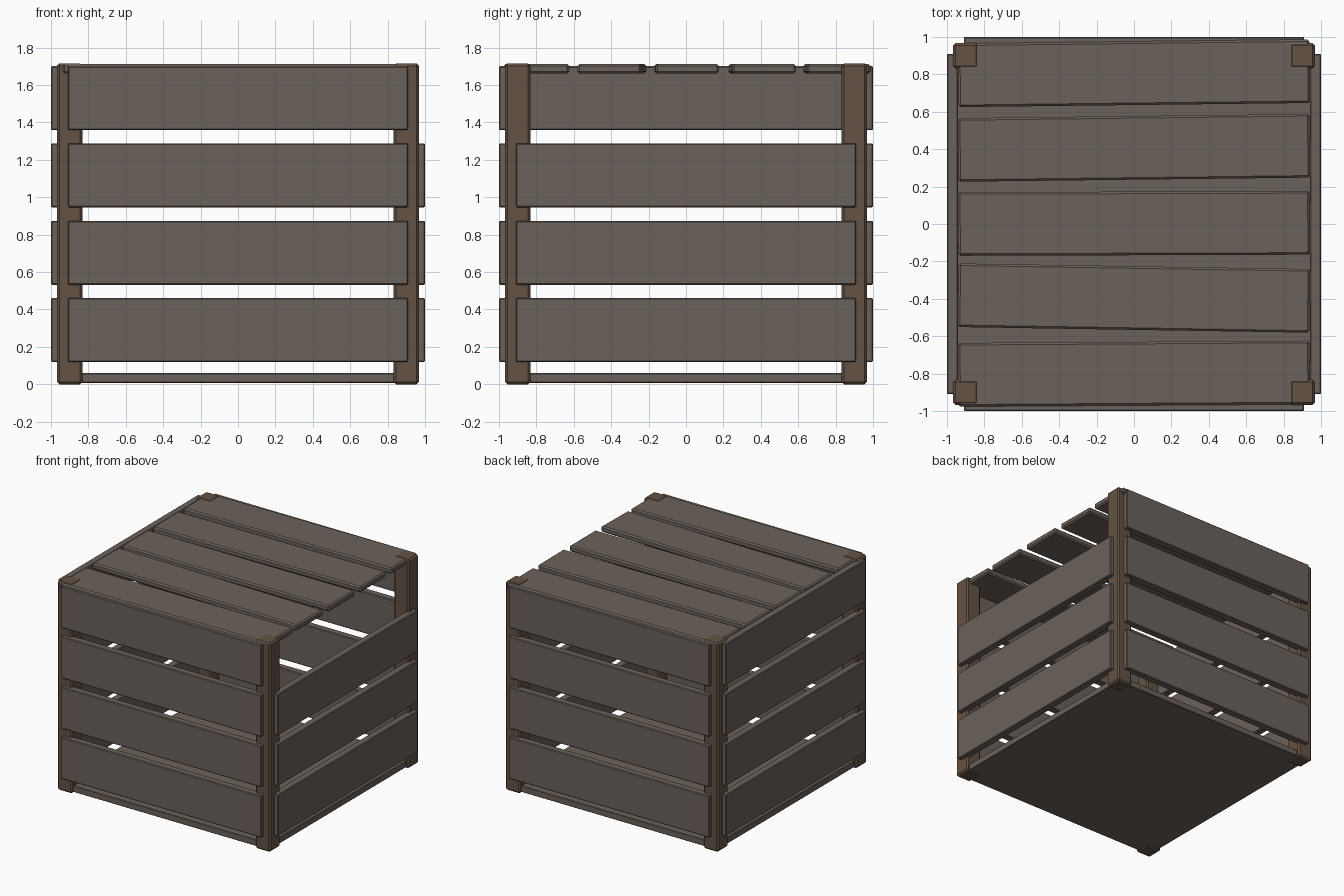
import bpy, math

if "Cube" in bpy.data.objects:
    bpy.data.objects.remove(bpy.data.objects["Cube"])


def material(name, rgb):
    m = bpy.data.materials.new(name)
    m.diffuse_color = (*rgb, 1)
    m.use_nodes = True
    m.node_tree.nodes["Principled BSDF"].inputs["Base Color"].default_value = m.diffuse_color
    return m


slat_wood = material("slat_wood", (0.145, 0.122, 0.104))
post_wood = material("post_wood", (0.125, 0.085, 0.058))


def board(name, loc, size, mat, bevel, rot=0.0):
    bpy.ops.mesh.primitive_cube_add(size=1, location=loc, rotation=(0, 0, rot))
    ob = bpy.context.object
    ob.name = name
    ob.scale = size
    bpy.ops.object.transform_apply(location=False, rotation=False, scale=True)
    ob.data.materials.append(mat)
    b = ob.modifiers.new("bevel", 'BEVEL')
    b.width = bevel
    b.segments = 1
    return ob


# Corner posts
H = 1.715
for sx, nx in ((-1, "left"), (1, "right")):
    for sy, ny in ((-1, "front"), (1, "back")):
        board(f"{ny}_{nx}_post", (sx * 0.9, sy * 0.9, H / 2),
              (0.135, 0.135, H), post_wood, 0.013)

# Side slats, four rows; the right side lacks the top one
for row, z in enumerate((0.29, 0.703, 1.117, 1.53)):
    for side, sign in (("front", -1), ("back", 1)):
        board(f"{side}_slat_{row + 1}", (0, sign * 0.97, z),
              (1.82, 0.06, 0.342), slat_wood, 0.006)
    for side, sign in (("left", -1), ("right", 1)):
        if side == "right" and row == 3:
            continue
        board(f"{side}_slat_{row + 1}", (sign * 0.97, 0, z),
              (0.06, 1.82, 0.342), slat_wood, 0.006)

# Lid boards, each slightly askew: (centre y, y rise from left to right)
for i, (y, rise) in enumerate(((0.806, 0.022), (0.407, 0.022), (0.003, 0.006),
                               (-0.396, -0.030), (-0.800, 0.012))):
    board(f"lid_board_{i + 1}", (0, y, 1.687), (1.88, 0.34, 0.05),
          slat_wood, 0.011, math.atan2(rise, 1.88))

# Floor panel
board("floor_panel", (0, 0, 0.034), (1.89, 1.89, 0.052), slat_wood, 0.004)
